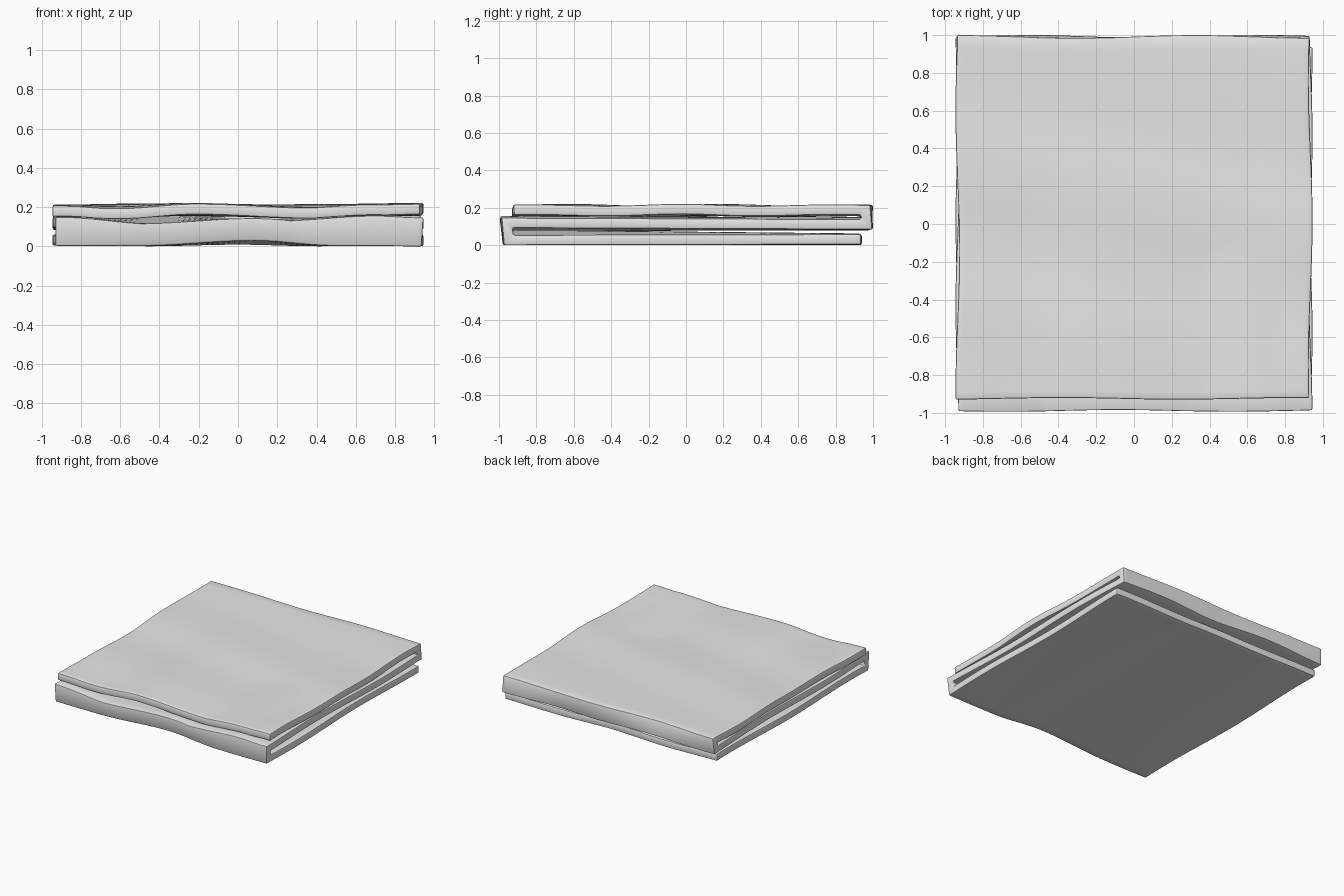
import bpy, bmesh, math

if "Cube" in bpy.data.objects:
    bpy.data.objects.remove(bpy.data.objects["Cube"])

THICK = 0.055
NX = 64   # columns across the blanket
NY = 48   # rows along each layer


def curve(points, x):
    """Smooth interpolation through (x, value) pairs."""
    if x <= points[0][0]:
        return points[0][1]
    for (x0, v0), (x1, v1) in zip(points, points[1:]):
        if x <= x1:
            t = (x - x0) / (x1 - x0)
            t = t * t * (3 - 2 * t)
            return v0 + (v1 - v0) * t
    return points[-1][1]


# Height of each layer's middle surface along its front and back edges
BOTTOM_FRONT = [(-0.9, 0.030), (-0.5, 0.030), (0.08, 0.056), (0.5, 0.030), (0.9, 0.028)]
BOTTOM_BACK = [(-0.9, 0.034), (-0.45, 0.028), (0.0, 0.036), (0.4, 0.028), (0.9, 0.032)]
MIDDLE_FRONT = [(-0.9, 0.122), (-0.42, 0.088), (0.0, 0.110), (0.2, 0.104), (0.7, 0.129), (0.93, 0.120)]
MIDDLE_BACK = [(-0.9, 0.112), (-0.4, 0.126), (0.1, 0.108), (0.5, 0.122), (0.93, 0.112)]
TOP_FRONT = [(-0.9, 0.176), (-0.6, 0.168), (-0.22, 0.191), (0.4, 0.168), (0.9, 0.188)]
TOP_BACK = [(-0.9, 0.185), (-0.5, 0.190), (0.0, 0.182), (0.5, 0.188), (0.9, 0.188)]


def blend(front, back, x, y):
    t = min(max((y + 0.95) / 1.9, 0), 1)
    return curve(front, x) * (1 - t) + curve(back, x) * t


def height(layer, x, y):
    z = blend(BOTTOM_FRONT, BOTTOM_BACK, x, y)
    if layer == 0:
        return z
    z = max(blend(MIDDLE_FRONT, MIDDLE_BACK, x, y), z + 0.060)
    if layer == 1:
        return z
    ripple = 0.006 * math.sin(7.5 * y + 1.5 * x + 0.4) * (1 - abs(y)) ** 0.5
    return max(blend(TOP_FRONT, TOP_BACK, x, y) + ripple, z + THICK + 0.003)


# Fold path: bottom runs back to front, middle front to back, top back to front
RUNS = [(0, 0.935, -0.95), (1, -0.95, 0.965), (2, 0.965, -0.925)]
rows = [(layer, a + (b - a) * j / NY) for layer, a, b in RUNS for j in range(NY + 1)]

bm = bmesh.new()
grid = []
for layer, y in rows:
    row = []
    for i in range(NX + 1):
        u = -1 + 2 * i / NX
        side = 0.935 + 0.010 * math.sin(4.2 * y + 1.9 * layer + (1.5 if u < 0 else 4))
        x = u * side
        # Slightly wavy front and back edges
        wave = 0.007 * math.sin(5 * x + (2.0 if y < 0 else 4.5) + (1.5 if layer == 2 else 0))
        lean = -0.012 if (layer == 1 and y < 0) else 0
        w = abs(y) ** 6
        row.append(bm.verts.new((x, y + (wave + lean) * w, height(layer, x, y))))
    grid.append(row)
for r0, r1 in zip(grid, grid[1:]):
    for i in range(NX):
        bm.faces.new((r0[i], r0[i + 1], r1[i + 1], r1[i]))
bmesh.ops.recalc_face_normals(bm, faces=bm.faces)

# Folded blanket, one continuous sheet
mesh = bpy.data.meshes.new("folded_blanket")
bm.to_mesh(mesh)
bm.free()
blanket = bpy.data.objects.new("folded_blanket", mesh)
bpy.context.collection.objects.link(blanket)

grey = bpy.data.materials.new("light_grey_cloth")
grey.diffuse_color = (0.8, 0.8, 0.8, 1)
grey.use_nodes = True
grey.node_tree.nodes["Principled BSDF"].inputs["Base Color"].default_value = grey.diffuse_color
mesh.materials.append(grey)

# Cloth thickness and softened edges
solid = blanket.modifiers.new("thickness", 'SOLIDIFY')
solid.thickness = THICK
solid.offset = 0
solid.use_even_offset = True
bevel = blanket.modifiers.new("soft_edges", 'BEVEL')
bevel.width = 0.008
bevel.segments = 2
bevel.limit_method = 'ANGLE'
bevel.angle_limit = math.radians(50)
bevel.use_clamp_overlap = False

bpy.context.view_layer.objects.active = blanket
blanket.select_set(True)
bpy.ops.object.convert(target='MESH')
bpy.ops.object.shade_smooth_by_angle(angle=math.radians(40))

# Rest the blanket on the ground
low = min(v.co.z for v in blanket.data.vertices)
for v in blanket.data.vertices:
    v.co.z -= low
